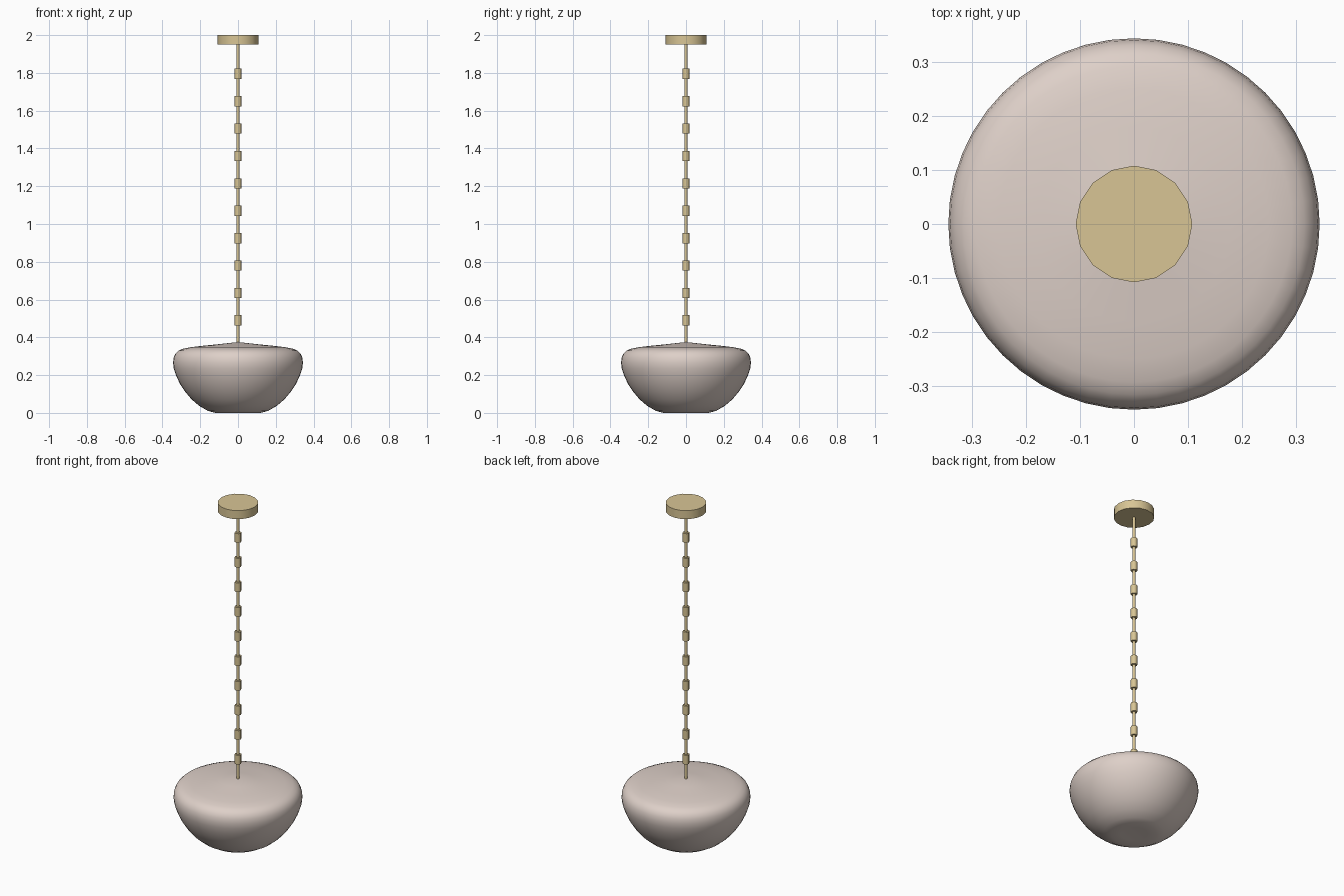
import bpy
import bmesh
import math

cube = bpy.data.objects.get("Cube")
if cube:
    bpy.data.objects.remove(cube, do_unlink=True)


def make_material(name, rgb):
    mat = bpy.data.materials.new(name)
    mat.use_nodes = True
    mat.diffuse_color = (*rgb, 1)
    bsdf = mat.node_tree.nodes["Principled BSDF"]
    bsdf.inputs["Base Color"].default_value = (*rgb, 1)
    bsdf.inputs["Roughness"].default_value = 0.6
    return mat


brass = make_material("pale brass", (0.69, 0.56, 0.30))
ceramic = make_material("blush ceramic", (0.73, 0.63, 0.58))


def lathe(name, profile, sides, mat, angle=35):
    """Revolve (radius, height) points around z; radius 0 closes the end."""
    bm = bmesh.new()
    verts = [bm.verts.new((r, 0, z)) for r, z in profile]
    edges = [bm.edges.new(pair) for pair in zip(verts, verts[1:])]
    bmesh.ops.spin(bm, geom=verts + edges, cent=(0, 0, 0), axis=(0, 0, 1),
                   angle=math.tau, steps=sides, use_duplicate=False)
    bmesh.ops.remove_doubles(bm, verts=bm.verts, dist=0.0001)
    bmesh.ops.recalc_face_normals(bm, faces=bm.faces)
    mesh = bpy.data.meshes.new(name)
    bm.to_mesh(mesh)
    bm.free()
    mesh.materials.append(mat)
    obj = bpy.data.objects.new(name, mesh)
    bpy.context.collection.objects.link(obj)
    bpy.ops.object.select_all(action="DESELECT")
    obj.select_set(True)
    bpy.context.view_layer.objects.active = obj
    bpy.ops.object.shade_smooth_by_angle(angle=math.radians(angle))
    return obj


def cylinder(name, radius, bottom, top, sides, mat):
    return lathe(name, [(0, bottom), (radius, bottom), (radius, top), (0, top)],
                 sides, mat, 50)


# Ceiling canopy and thin stem
cylinder("ceiling_canopy", 0.108, 1.95, 2.0, 16, brass)
cylinder("stem", 0.008, 0.36, 1.96, 8, brass)

# Evenly spaced collars along the stem
for i in range(10):
    z = 0.49 + i * 0.145
    cylinder(f"stem_collar_{i + 1}", 0.018, z - 0.027, z + 0.027, 8, brass)

# Rounded bowl shade with a shallow sloping top
bowl = [(0, 0.004), (0.07, 0.002), (0.12, 0), (0.16, 0.011), (0.205, 0.037),
        (0.245, 0.071), (0.28, 0.112), (0.308, 0.155), (0.328, 0.198),
        (0.34, 0.235), (0.344, 0.265), (0.341, 0.292), (0.332, 0.313),
        (0.316, 0.329), (0.293, 0.339), (0.25, 0.348), (0.18, 0.356),
        (0.09, 0.365), (0, 0.375)]
lathe("shade", bowl, 48, ceramic)
